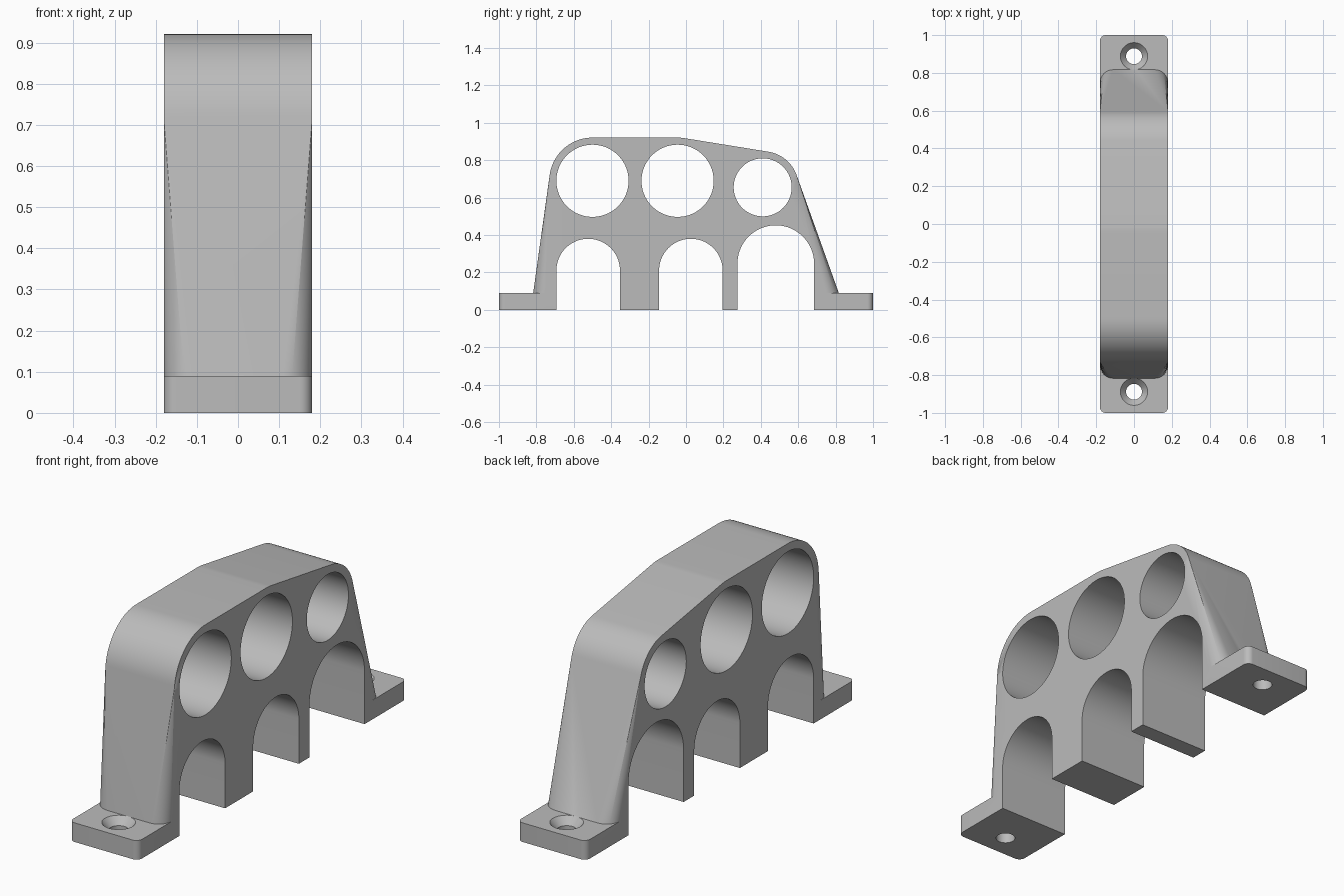
import bpy, bmesh
from math import cos, sin, pi, radians
from mathutils import Vector

cube = bpy.data.objects.get("Cube")
if cube:
    bpy.data.objects.remove(cube, do_unlink=True)

HALF_W = 0.18      # half of the bracket width
BASE_H = 0.09      # thickness of the foot plate

grey = bpy.data.materials.new("plain_grey")
grey.use_nodes = True
grey.diffuse_color = (0.5, 0.5, 0.5, 1)
grey.node_tree.nodes["Principled BSDF"].inputs["Base Color"].default_value = (0.5, 0.5, 0.5, 1)


def arc(cx, cy, r, start, end, steps):
    return [(cx + r * cos(radians(start + (end - start) * i / steps)),
             cy + r * sin(radians(start + (end - start) * i / steps)))
            for i in range(steps + 1)]


def circle(cx, cy, r, steps=96):
    return arc(cx, cy, r, 0, 360, steps)[:-1]


def rounded_rect(hx, hy, r, steps=10):
    pts = []
    for k, (sx, sy) in enumerate([(1, 1), (-1, 1), (-1, -1), (1, -1)]):
        pts += arc(sx * (hx - r), sy * (hy - r), r, 90 * k, 90 * k + 90, steps)
    return pts


def make_object(name, bm):
    bmesh.ops.recalc_face_normals(bm, faces=bm.faces[:])
    mesh = bpy.data.meshes.new(name)
    bm.to_mesh(mesh)
    bm.free()
    mesh.materials.append(grey)
    obj = bpy.data.objects.new(name, mesh)
    bpy.context.collection.objects.link(obj)
    return obj


def loft(name, lower, upper):
    """Closed solid between two matching rings."""
    bm = bmesh.new()
    a = [bm.verts.new(p) for p in lower]
    b = [bm.verts.new(p) for p in upper]
    bm.faces.new(a)
    bm.faces.new(b)
    for i in range(len(a)):
        j = (i + 1) % len(a)
        bm.faces.new((a[i], a[j], b[j], b[i]))
    return make_object(name, bm)


def across(name, profile):
    """Side profile (y, z) swept through the width as a cutter."""
    w = HALF_W + 0.1
    return loft(name, [(-w, y, z) for y, z in profile], [(w, y, z) for y, z in profile])


def upright(name, ring0, z0, ring1, z1):
    return loft(name, [(x, y, z0) for x, y in ring0], [(x, y, z1) for x, y in ring1])


def combine(target, tool, operation):
    mod = target.modifiers.new(tool.name, 'BOOLEAN')
    mod.operation = operation
    mod.solver = 'EXACT'
    mod.object = tool
    bpy.context.view_layer.objects.active = target
    bpy.ops.object.modifier_apply(modifier=mod.name)
    bpy.data.objects.remove(tool, do_unlink=True)


# Main body: hull around a rounded footprint and the three rims
holes = [(-0.5, 0.69, 0.193), (-0.045, 0.69, 0.193), (0.41, 0.655, 0.155)]
bm = bmesh.new()
for z in (0.01, BASE_H):
    for x, y in rounded_rect(HALF_W, 0.817, 0.07):
        bm.verts.new((x, y, z))
for cy, cz, r in holes:
    for y, z in circle(cy, cz, r + 0.038):
        for x in (-HALF_W, HALF_W):
            bm.verts.new((x, y, z))
hull = bmesh.ops.convex_hull(bm, input=bm.verts[:])
inside = {v for v in hull["geom_interior"] + hull["geom_unused"] if isinstance(v, bmesh.types.BMVert)}
bmesh.ops.delete(bm, geom=list(inside), context='VERTS')
bmesh.ops.dissolve_limit(bm, angle_limit=radians(0.2), verts=bm.verts[:], edges=bm.edges[:])
body = make_object("bracket_body", bm)

# Foot plate with small rounded corners
plate = rounded_rect(HALF_W, 1.0, 0.03)
combine(body, upright("foot_plate", plate, 0, plate, BASE_H), 'UNION')

# Round holes through the upper body
for cy, cz, r in holes:
    combine(body, across("round_hole", circle(cy, cz, r)), 'DIFFERENCE')

# Arched openings along the bottom
for cy, r, top in [(-0.523, 0.17, 0.38), (0.026, 0.17, 0.38), (0.48, 0.205, 0.452)]:
    profile = arc(cy, top - r, r, 0, 180, 48) + [(cy - r, -0.1), (cy + r, -0.1)]
    combine(body, across("arch_opening", profile), 'DIFFERENCE')

# Countersunk screw holes at both ends
for cy in (-0.888, 0.888):
    combine(body, upright("screw_hole", circle(0, cy, 0.042, 48), -0.1,
                          circle(0, cy, 0.042, 48), 0.2), 'DIFFERENCE')
    combine(body, upright("countersink", circle(0, cy, 0.042, 48), BASE_H - 0.035,
                          circle(0, cy, 0.073, 48), BASE_H + 0.001), 'DIFFERENCE')

bpy.ops.object.select_all(action='DESELECT')
body.select_set(True)
bpy.context.view_layer.objects.active = body
bpy.ops.object.shade_smooth_by_angle(angle=radians(30))
